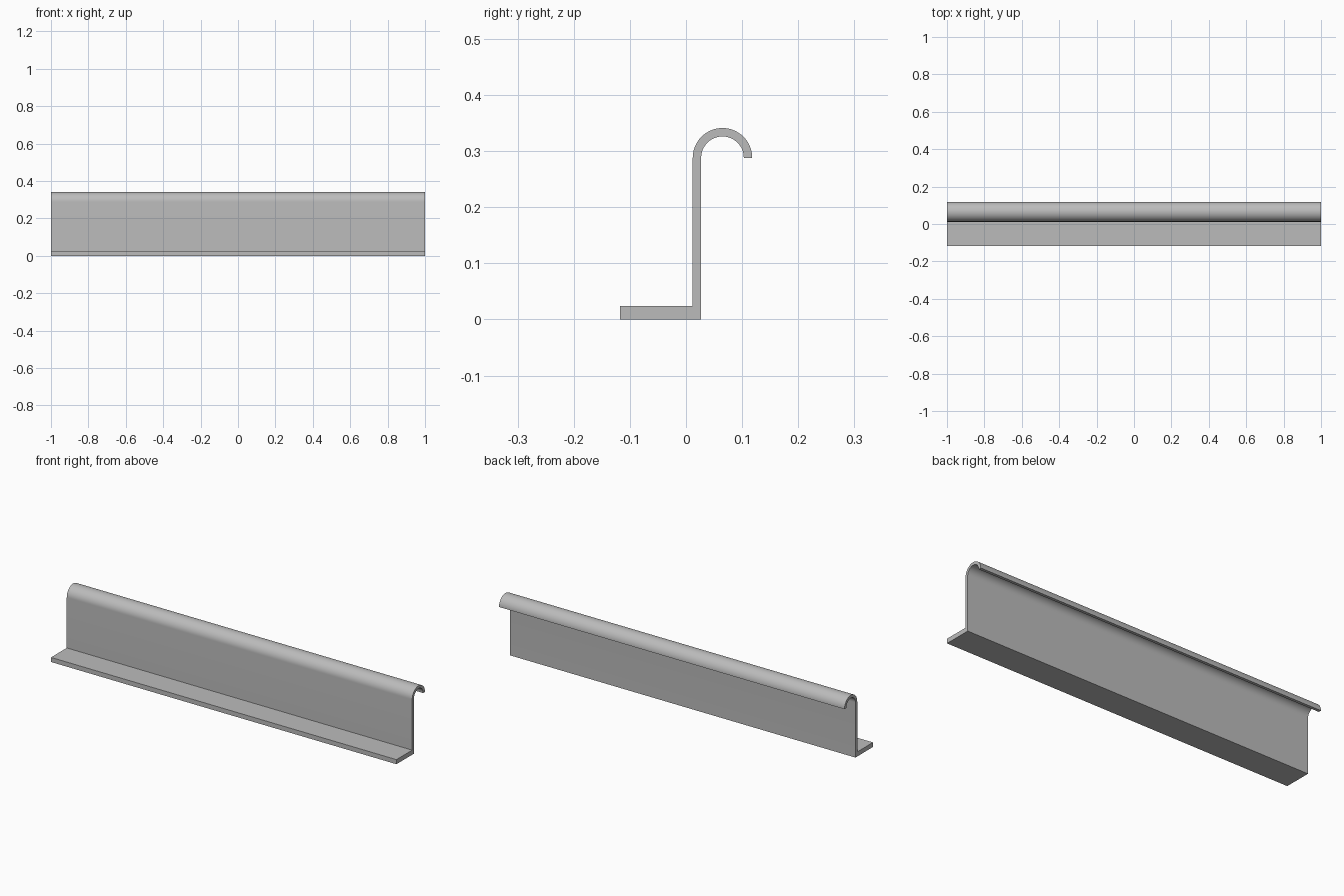
import bpy
import bmesh
import math

if "Cube" in bpy.data.objects:
    bpy.data.objects.remove(bpy.data.objects["Cube"], do_unlink=True)

# Material
grey = bpy.data.materials.new("light_grey")
grey.use_nodes = True
color = (0.5, 0.5, 0.5, 1)
grey.diffuse_color = color
grey.node_tree.nodes["Principled BSDF"].inputs["Base Color"].default_value = color

# Dimensions of the rail cross-section
HALF_LENGTH = 1.0
FRONT_Y = -0.118
FOOT_TOP = 0.024
HOOK_Y, HOOK_Z = 0.065, 0.288
OUTER, INNER = 0.053, 0.038
SEGMENTS = 32


def arc(radius, start, end):
    """Points (y, z) on the hook arc from one angle to another."""
    steps = [start + (end - start) * i / SEGMENTS for i in range(SEGMENTS + 1)]
    return [(HOOK_Y + radius * math.cos(a), HOOK_Z + radius * math.sin(a)) for a in steps]


# Outline: foot, wall front, over the hook, back under it, wall back
profile = [(HOOK_Y - INNER, 0), (FRONT_Y, 0), (FRONT_Y, FOOT_TOP), (HOOK_Y - OUTER, FOOT_TOP)]
profile += arc(OUTER, math.pi, 0)
profile += arc(INNER, 0, math.pi)

# Extrude the outline along x
bm = bmesh.new()
end_cap = bm.faces.new([bm.verts.new((-HALF_LENGTH, y, z)) for y, z in profile])
sweep = bmesh.ops.extrude_face_region(bm, geom=[end_cap], use_keep_orig=True)
moved = [v for v in sweep["geom"] if isinstance(v, bmesh.types.BMVert)]
bmesh.ops.translate(bm, verts=moved, vec=(2 * HALF_LENGTH, 0, 0))
bmesh.ops.recalc_face_normals(bm, faces=bm.faces)

mesh = bpy.data.meshes.new("hooked_rail")
bm.to_mesh(mesh)
bm.free()
mesh.materials.append(grey)
rail = bpy.data.objects.new("hooked_rail", mesh)
bpy.context.collection.objects.link(rail)

# Smooth hook, crisp edges elsewhere
bpy.ops.object.select_all(action="DESELECT")
rail.select_set(True)
bpy.context.view_layer.objects.active = rail
bpy.ops.object.shade_smooth_by_angle(angle=math.radians(30))
